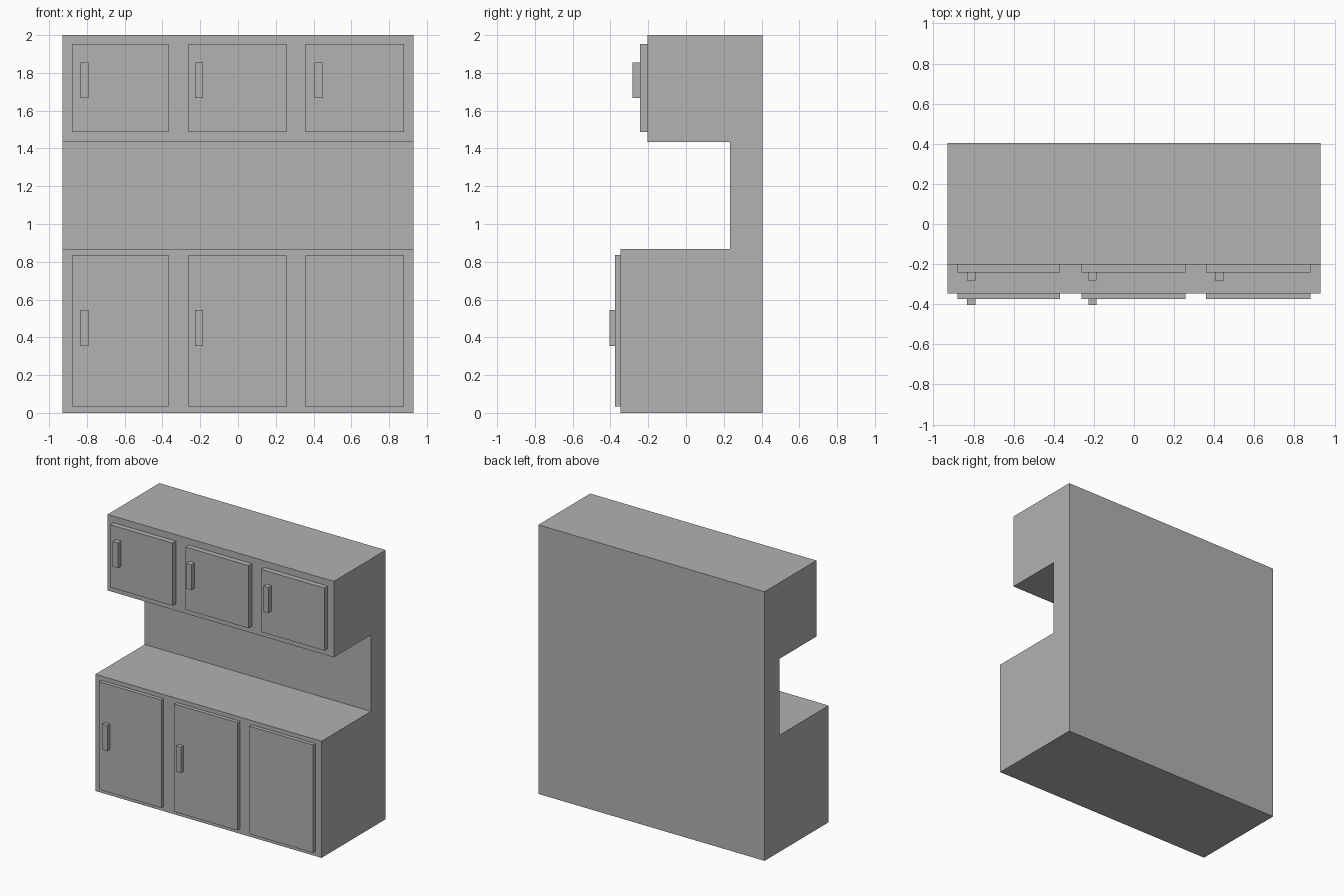
import bpy
import bmesh

default_cube = bpy.data.objects.get("Cube")
if default_cube:
    bpy.data.objects.remove(default_cube, do_unlink=True)

# Single flat colour
grey = bpy.data.materials.new("plain_grey")
grey.use_nodes = True
colour = (0.445, 0.445, 0.445, 1)
grey.diffuse_color = colour
for node in grey.node_tree.nodes:
    if node.type == 'BSDF_PRINCIPLED':
        node.inputs["Base Color"].default_value = colour


def finish(name, bm):
    bmesh.ops.recalc_face_normals(bm, faces=bm.faces)
    mesh = bpy.data.meshes.new(name)
    bm.to_mesh(mesh)
    bm.free()
    mesh.materials.append(grey)
    obj = bpy.data.objects.new(name, mesh)
    bpy.context.scene.collection.objects.link(obj)
    return obj


def extrude_side_profile(name, profile, half_width):
    bm = bmesh.new()
    face = bm.faces.new([bm.verts.new((-half_width, y, z)) for y, z in profile])
    result = bmesh.ops.extrude_face_region(bm, geom=[face])
    moved = [v for v in result["geom"] if isinstance(v, bmesh.types.BMVert)]
    bmesh.ops.translate(bm, verts=moved, vec=(2 * half_width, 0, 0))
    return finish(name, bm)


def box(name, x, y, z):
    bm = bmesh.new()
    bmesh.ops.create_cube(bm, size=1)
    for v in bm.verts:
        v.co = [lo + (c + 0.5) * (hi - lo) for c, (lo, hi) in zip(v.co, (x, y, z))]
    return finish(name, bm)


# Cabinet body: base unit, splashback and overhanging wall unit
BASE_FRONT, WALL_FRONT = -0.347, -0.203
extrude_side_profile("cabinet_body", [
    (0.405, 0), (BASE_FRONT, 0), (BASE_FRONT, 0.867), (0.233, 0.867),
    (0.233, 1.435), (WALL_FRONT, 1.435), (WALL_FRONT, 2), (0.405, 2)], 0.93)

# Doors and handles, from the model's right to its left
columns = [("right", -0.88, -0.368, -0.833),
           ("middle", -0.262, 0.258, -0.228),
           ("left", 0.358, 0.88, 0.405)]
rows = [("lower", BASE_FRONT, -0.375, -0.405, (0.035, 0.836), (0.355, 0.545)),
        ("upper", WALL_FRONT, -0.243, -0.282, (1.487, 1.952), (1.667, 1.855))]

for row, back, door_front, handle_front, door_z, handle_z in rows:
    for side, x0, x1, handle_x in columns:
        box(f"{row}_{side}_door", (x0, x1), (door_front, back), door_z)
        # The lower left door has no handle
        if (row, side) != ("lower", "left"):
            box(f"{row}_{side}_handle", (handle_x, handle_x + 0.042),
                (handle_front, door_front), handle_z)
